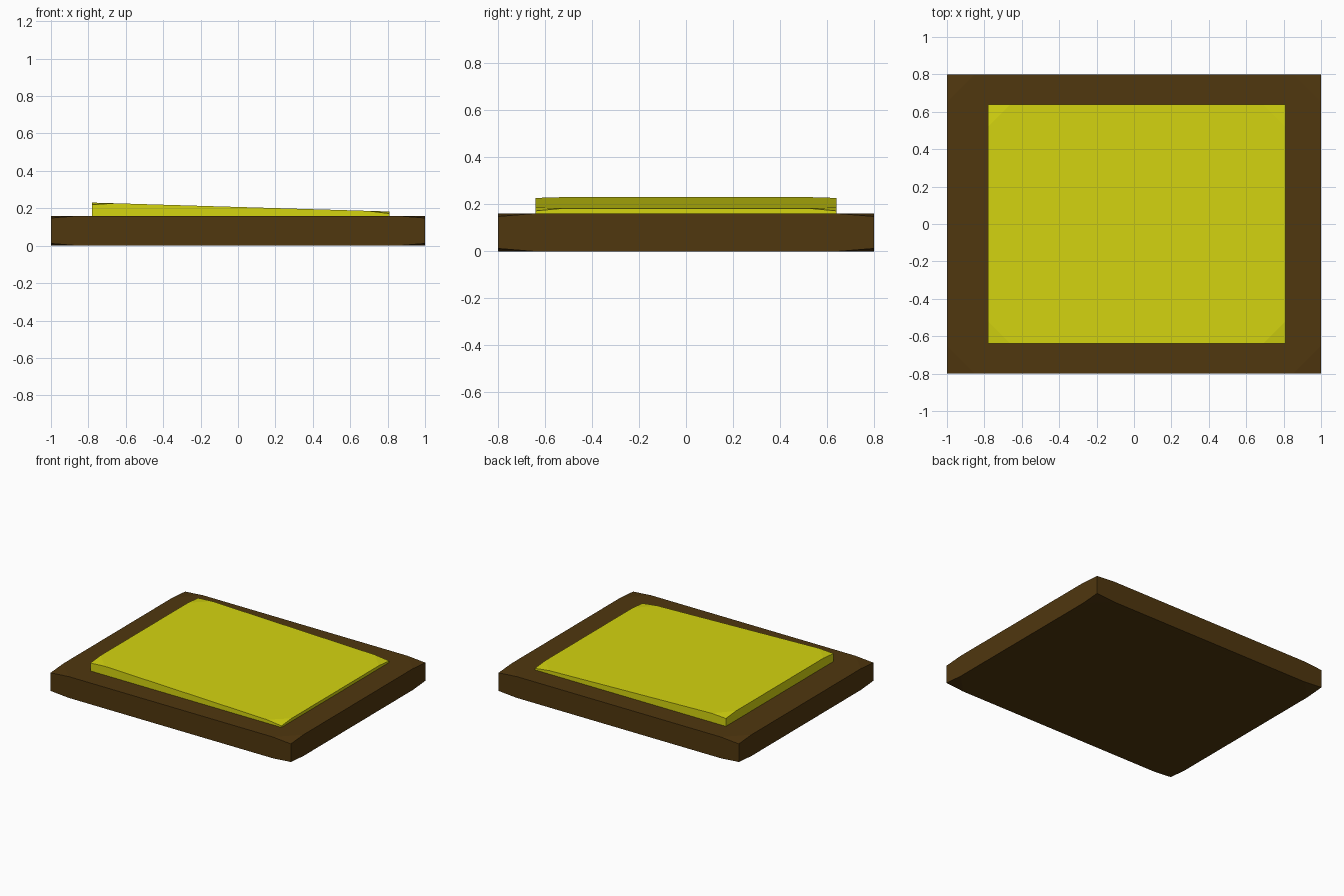
import bpy
import bmesh

cube = bpy.data.objects.get("Cube")
if cube:
    bpy.data.objects.remove(cube, do_unlink=True)


def make_material(name, rgb):
    mat = bpy.data.materials.new(name)
    mat.use_nodes = True
    color = (*rgb, 1.0)
    mat.diffuse_color = color
    mat.node_tree.nodes["Principled BSDF"].inputs["Base Color"].default_value = color
    return mat


def slab(name, mat, x0, x1, y0, y1, bottom, top, cut, drop_top, drop_bottom):
    """Box with flat facets dipping towards its corners; top(x) is the top height."""
    bm = bmesh.new()
    corners = [(x0, y0), (x1, y0), (x1, y1), (x0, y1)]
    rings = {}
    for level in ("top", "bottom"):
        ring = []
        for i, (cx, cy) in enumerate(corners):
            for step in (-1, 0, 1):  # point before the corner, the corner, point after
                x, y = cx, cy
                if step:
                    nx, ny = corners[(i + step) % 4]
                    x += cut * ((nx > cx) - (nx < cx))
                    y += cut * ((ny > cy) - (ny < cy))
                if level == "top":
                    z = top(x) - (drop_top if step == 0 else 0)
                else:
                    z = bottom + (drop_bottom if step == 0 else 0)
                ring.append(bm.verts.new((x, y, z)))
        rings[level] = ring
        # Main octagon and the four corner facets
        bm.faces.new([v for k, v in enumerate(ring) if k % 3 != 1])
        for k in range(0, len(ring), 3):
            bm.faces.new(ring[k:k + 3])
    # Four side walls, each one flat polygon
    t, b = rings["top"], rings["bottom"]
    for i in range(4):
        ids = [(3 * i + 1 + k) % 12 for k in range(4)]
        bm.faces.new([b[k] for k in ids] + [t[k] for k in reversed(ids)])
    bmesh.ops.recalc_face_normals(bm, faces=bm.faces)
    mesh = bpy.data.meshes.new(name)
    bm.to_mesh(mesh)
    bm.free()
    mesh.materials.append(mat)
    obj = bpy.data.objects.new(name, mesh)
    bpy.context.collection.objects.link(obj)
    return obj


brown = make_material("dark_brown", (0.08, 0.038, 0.0045))
yellow = make_material("yellow", (0.66, 0.66, 0.005))

# Base board
slab("base_board", brown, -1, 1, -0.8, 0.8, 0, lambda x: 0.16, 0.15, 0.012, 0.012)

# Sloping pad, higher on the -x side
slab("sloping_pad", yellow, -0.78, 0.81, -0.64, 0.64, 0.155,
     lambda x: 0.207 - 0.03 * x, 0.12, 0.011, 0)
